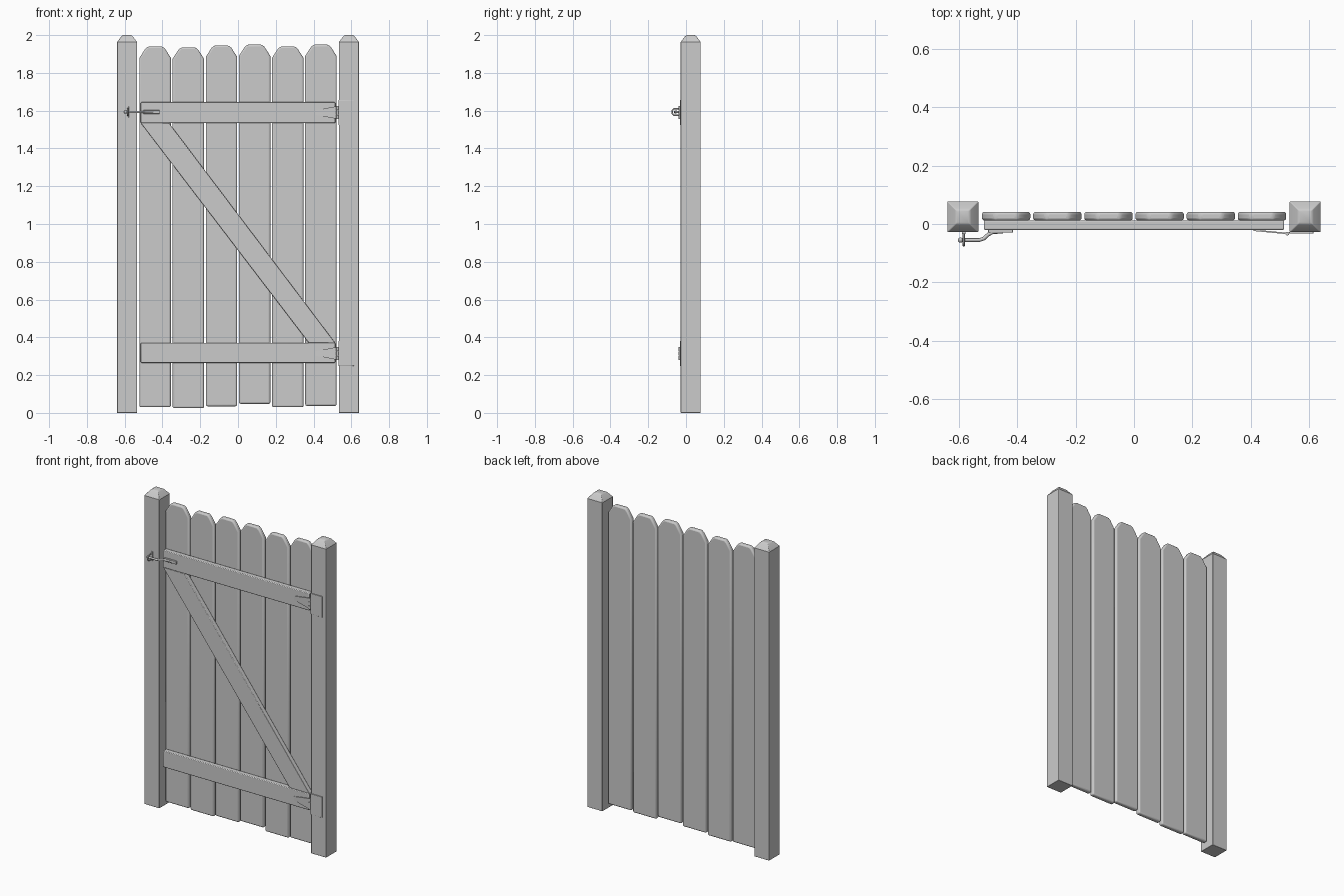
import bpy, bmesh, math
from mathutils import Vector

if "Cube" in bpy.data.objects:
    bpy.data.objects.remove(bpy.data.objects["Cube"])


def finish(name, bm, bevel=0.0, segs=2):
    bmesh.ops.recalc_face_normals(bm, faces=bm.faces)
    me = bpy.data.meshes.new(name)
    bm.to_mesh(me)
    bm.free()
    ob = bpy.data.objects.new(name, me)
    bpy.context.collection.objects.link(ob)
    if bevel:
        m = ob.modifiers.new("edge", 'BEVEL')
        m.width, m.segments, m.limit_method = bevel, segs, 'ANGLE'
        m.angle_limit = math.radians(40)
    bpy.ops.object.select_all(action='DESELECT')
    bpy.context.view_layer.objects.active = ob
    ob.select_set(True)
    bpy.ops.object.shade_smooth_by_angle(angle=math.radians(35))
    return ob


def slab(name, pts, y0, y1, bevel=0.0, segs=2):
    """Extrude an (x, z) outline from y0 to y1."""
    bm = bmesh.new()
    f = bm.faces.new([bm.verts.new((x, y0, z)) for x, z in pts])
    r = bmesh.ops.extrude_face_region(bm, geom=[f])
    vs = [v for v in r['geom'] if isinstance(v, bmesh.types.BMVert)]
    bmesh.ops.translate(bm, verts=vs, vec=(0, y1 - y0, 0))
    return finish(name, bm, bevel, segs)


def box(name, x0, x1, y0, y1, z0, z1, bevel=0.0):
    return slab(name, [(x0, z0), (x1, z0), (x1, z1), (x0, z1)], y0, y1, bevel)


def rod(name, pts, r):
    cu = bpy.data.curves.new(name, 'CURVE')
    cu.dimensions = '3D'
    cu.bevel_depth, cu.bevel_resolution, cu.use_fill_caps = r, 2, True
    sp = cu.splines.new('POLY')
    sp.points.add(len(pts) - 1)
    for p, co in zip(sp.points, pts):
        p.co = (*co, 1)
    ob = bpy.data.objects.new(name, cu)
    bpy.context.collection.objects.link(ob)
    return ob


# Posts with flat-topped pyramid caps
W, YC = 0.053, 0.025
for side, label in ((-1, "left_post"), (1, "right_post")):
    bm = bmesh.new()
    rings = []
    for z, h in ((0, W), (1.963, W), (1.995, 0.029), (2.0, 0.02)):
        rings.append([bm.verts.new((side * 0.587 + sx * h, YC + sy * h, z))
                      for sx, sy in ((-1, -1), (1, -1), (1, 1), (-1, 1))])
    for a, b in zip(rings, rings[1:]):
        for i in range(4):
            j = (i + 1) % 4
            bm.faces.new((a[i], a[j], b[j], b[i]))
    bm.faces.new(rings[0])
    bm.faces.new(rings[-1])
    finish(label, bm, 0.002)

# Vertical planks with clipped tops and uneven lengths
ends = [(0.03, 1.94), (0.025, 1.935), (0.035, 1.945),
        (0.048, 1.95), (0.03, 1.94), (0.037, 1.95)]
for i, (b, t) in enumerate(ends):
    x = -0.4385 + i * 0.1755
    h = 0.083
    half = [(h, b), (h, t - 0.06), (0.052, t - 0.012), (0.038, t)]
    pts = [(x + u, z) for u, z in half] + [(x - u, z) for u, z in reversed(half)]
    slab(f"plank_{i + 1}", pts, 0.012, 0.042, 0.009, 3)

# Rails and diagonal brace
box("top_rail", -0.515, 0.515, -0.02, 0.012, 1.535, 1.645, 0.004)
box("bottom_rail", -0.515, 0.515, -0.02, 0.012, 0.265, 0.37, 0.004)
slab("diagonal_brace", [(-0.515, 1.535), (0.375, 0.37), (0.515, 0.37), (-0.365, 1.535)],
     -0.018, 0.012, 0.003)

# Hinges: post plate, tapered strap, knuckle
for z, label in ((1.59, "top"), (0.315, "bottom")):
    box(label + "_hinge_plate", 0.532, 0.615, -0.033, -0.027, z - 0.066, z + 0.066, 0.001)
    bm = bmesh.new()
    sect = []
    for x, y, h in ((0.41, -0.022, 0.012), (0.525, -0.033, 0.034)):
        sect.append([bm.verts.new((x, y + dy, z + dz))
                     for dy, dz in ((-0.002, -h), (-0.002, h), (0.003, h), (0.003, -h))])
    for i in range(4):
        j = (i + 1) % 4
        bm.faces.new((sect[0][i], sect[0][j], sect[1][j], sect[1][i]))
    bm.faces.new(sect[0])
    bm.faces.new(sect[1])
    finish(label + "_hinge_strap", bm)
    for k in (-1, 0, 1):
        zc = z + k * 0.024
        rod(f"{label}_hinge_knuckle_{k + 2}",
            [(0.526, -0.033, zc - 0.011), (0.526, -0.033, zc + 0.011)], 0.0065)

# Latch: flat mount, bent bar, end knob and staple on the left post
LZ = 1.593
box("latch_mount", -0.50, -0.415, -0.03, -0.019, LZ - 0.01, LZ + 0.01, 0.002)
rod("latch_bar", [(-0.45, -0.026, LZ), (-0.485, -0.028, LZ), (-0.50, -0.036, LZ),
                  (-0.515, -0.05, LZ), (-0.53, -0.055, LZ), (-0.595, -0.055, LZ)], 0.0065)
bm = bmesh.new()
bmesh.ops.create_uvsphere(bm, u_segments=16, v_segments=8, radius=0.009)
bmesh.ops.translate(bm, verts=bm.verts, vec=Vector((-0.595, -0.055, LZ)))
finish("latch_knob", bm)
rod("latch_staple", [(-0.584, -0.02, LZ - 0.018), (-0.584, -0.062, LZ - 0.018),
                     (-0.584, -0.072, LZ - 0.009), (-0.584, -0.074, LZ),
                     (-0.584, -0.072, LZ + 0.009), (-0.584, -0.062, LZ + 0.018),
                     (-0.584, -0.02, LZ + 0.018)], 0.004)
box("latch_staple_plate", -0.59, -0.578, -0.034, -0.027, LZ - 0.029, LZ + 0.029, 0.001)
